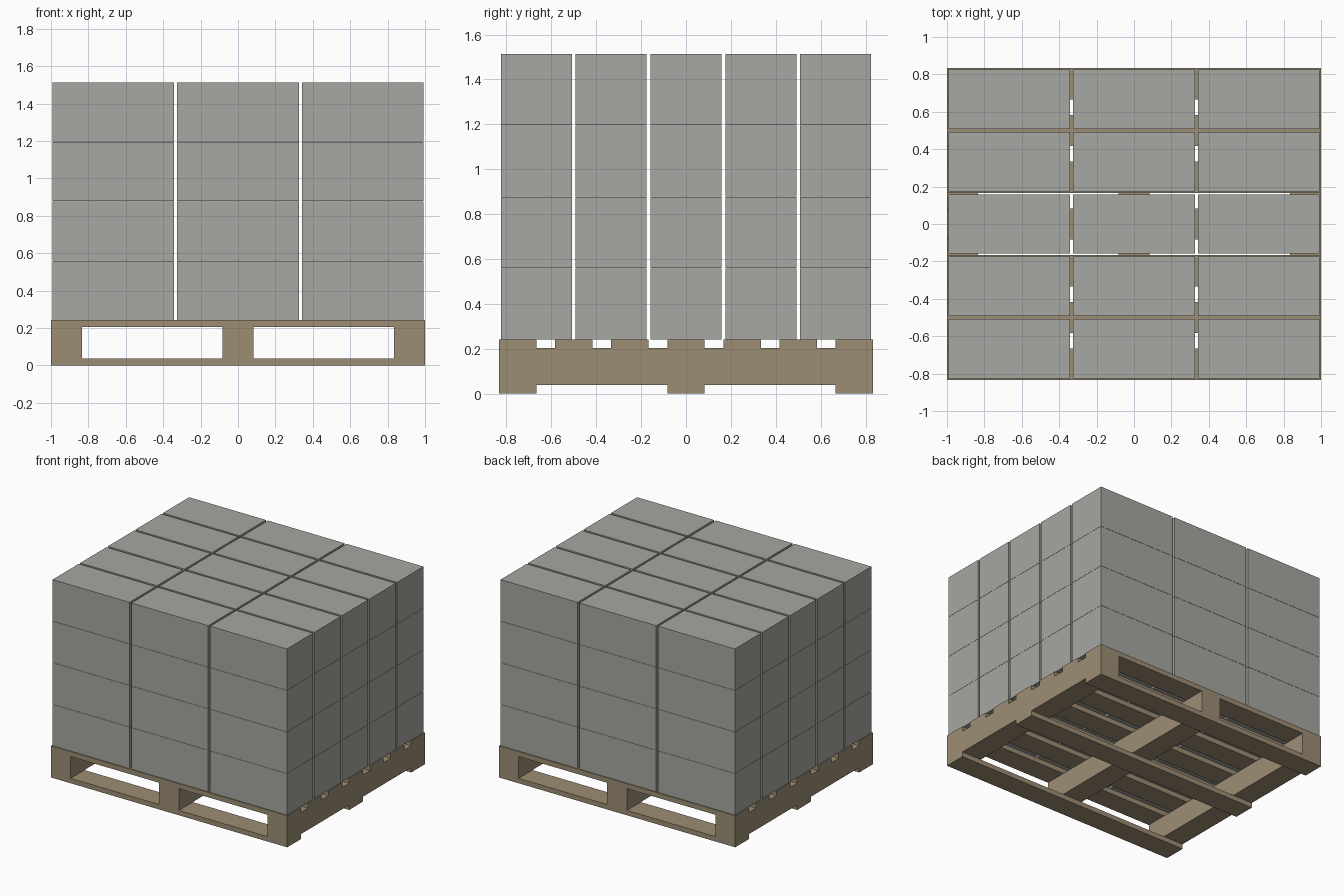
import bpy
import bmesh
from mathutils import Matrix, Vector

default_cube = bpy.data.objects.get("Cube")
if default_cube:
    bpy.data.objects.remove(default_cube, do_unlink=True)


def make_material(name, color):
    mat = bpy.data.materials.new(name)
    mat.use_nodes = True
    mat.diffuse_color = color
    bsdf = next(n for n in mat.node_tree.nodes if n.type == 'BSDF_PRINCIPLED')
    bsdf.inputs["Base Color"].default_value = color
    bsdf.inputs["Roughness"].default_value = 0.8
    return mat


wood = make_material("pale wood", (0.34, 0.27, 0.175, 1))
grey = make_material("warm grey", (0.385, 0.385, 0.36, 1))


def add_box(name, center, size, mat):
    mesh = bpy.data.meshes.new(name)
    bm = bmesh.new()
    bmesh.ops.create_cube(bm, size=1, matrix=Matrix.Diagonal(Vector(size)).to_4x4())
    bm.to_mesh(mesh)
    bm.free()
    mesh.materials.append(mat)
    obj = bpy.data.objects.new(name, mesh)
    obj.location = center
    bpy.context.collection.objects.link(obj)
    return obj


# Pallet dimensions
LENGTH, DEPTH = 2.0, 1.6667
BOARD_W, BOARD_T, STRINGER_H = 0.1667, 0.0375, 0.1667
edge_x = (LENGTH - BOARD_W) / 2
edge_y = (DEPTH - BOARD_W) / 2
deck_z = 2 * BOARD_T + STRINGER_H

# Bottom boards run along x, stringers run along y
for i in (-1, 0, 1):
    add_box("bottom_board", (0, i * edge_y, BOARD_T / 2),
            (LENGTH, BOARD_W, BOARD_T), wood)
    add_box("stringer", (i * edge_x, 0, BOARD_T + STRINGER_H / 2),
            (BOARD_W, DEPTH, STRINGER_H), wood)

# Seven spaced deck boards
for i in range(-3, 4):
    add_box("deck_board", (0, i * edge_y / 3, deck_z - BOARD_T / 2),
            (LENGTH, BOARD_W, BOARD_T), wood)

# Stacked cartons: three across, five deep, four layers
CARTON = Vector((0.65, 0.3167, 0.3167))
GAP = Vector((0.0167, 0.0167, 0.0015))
pitch = CARTON + GAP
for layer in range(4):
    z = deck_z + CARTON.z / 2 + layer * pitch.z
    for row in range(-2, 3):
        for column in (-1, 0, 1):
            add_box("carton", (column * pitch.x, row * pitch.y, z), CARTON, grey)
